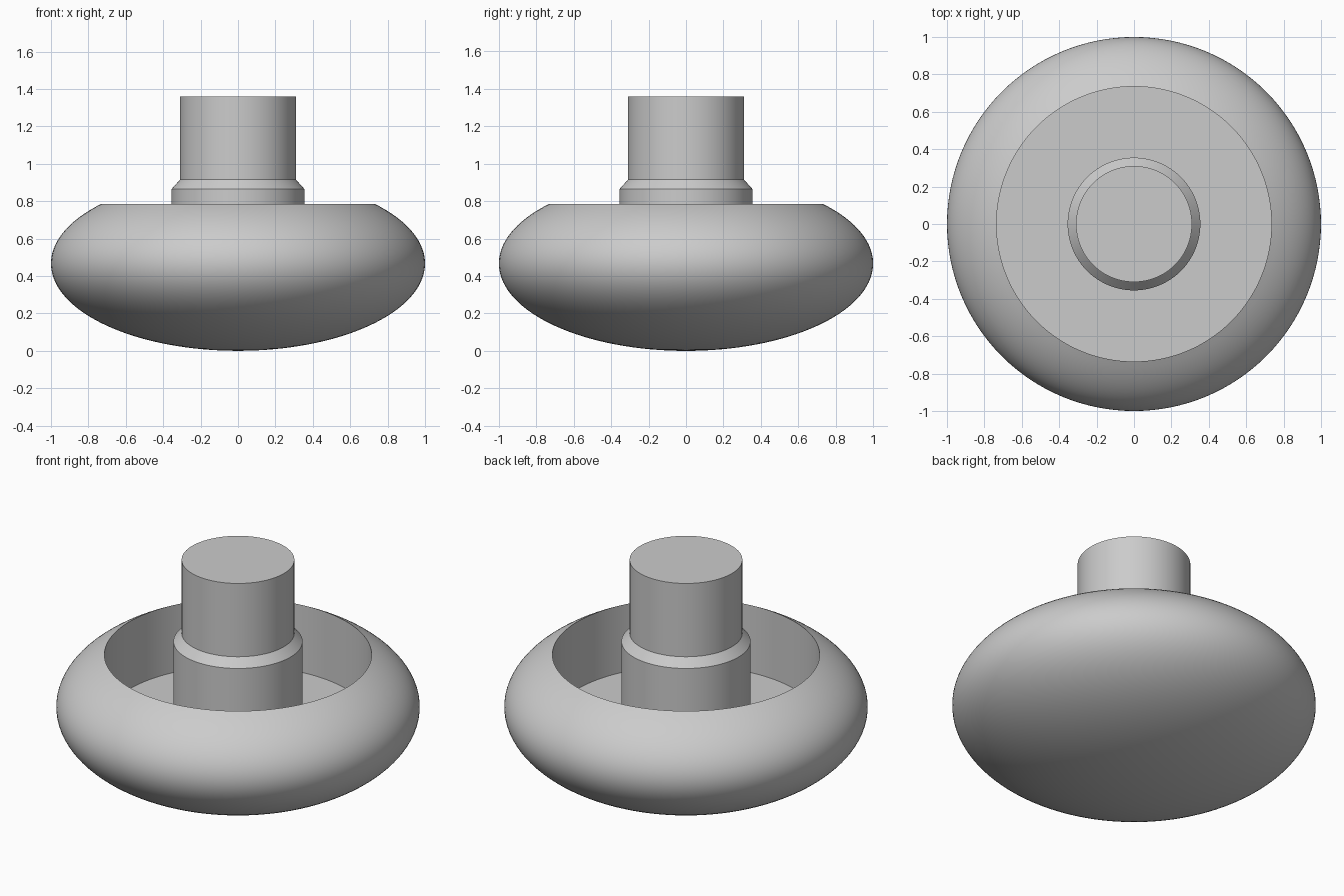
import bpy
import bmesh
import math

cube = bpy.data.objects.get("Cube")
if cube:
    bpy.data.objects.remove(cube, do_unlink=True)

SIDES = 128
CENTRE, HALF_HEIGHT = 0.467, 0.467
WELL_RADIUS, WELL_FLOOR = 0.735, 0.375

# One plain grey material
grey = bpy.data.materials.new("plain_grey")
grey.use_nodes = True
colour = (0.6, 0.6, 0.6, 1)
grey.diffuse_color = colour
grey.node_tree.nodes["Principled BSDF"].inputs["Base Color"].default_value = colour


def lathe(name, profile):
    """Spin a profile of (radius, height) points around the z axis."""
    bm = bmesh.new()
    verts = [bm.verts.new((r, 0, z)) for r, z in profile]
    edges = [bm.edges.new(pair) for pair in zip(verts, verts[1:])]
    bmesh.ops.spin(bm, geom=verts + edges, cent=(0, 0, 0), axis=(0, 0, 1),
                   angle=math.tau, steps=SIDES, use_merge=True)
    bmesh.ops.remove_doubles(bm, verts=bm.verts, dist=0.0001)
    bmesh.ops.recalc_face_normals(bm, faces=bm.faces)
    mesh = bpy.data.meshes.new(name)
    bm.to_mesh(mesh)
    bm.free()
    mesh.materials.append(grey)
    obj = bpy.data.objects.new(name, mesh)
    bpy.context.collection.objects.link(obj)
    bpy.ops.object.select_all(action="DESELECT")
    obj.select_set(True)
    bpy.context.view_layer.objects.active = obj
    bpy.ops.object.shade_smooth_by_angle(angle=math.radians(30))
    return obj


# Flattened round bowl with a straight-sided well
rim_angle = math.acos(WELL_RADIUS)
steps = 48
bowl_profile = []
for i in range(steps + 1):
    a = -math.pi / 2 + (rim_angle + math.pi / 2) * i / steps
    bowl_profile.append((math.cos(a), CENTRE + HALF_HEIGHT * math.sin(a)))
bowl_profile += [(WELL_RADIUS, WELL_FLOOR), (0, WELL_FLOOR)]
lathe("bowl", bowl_profile)

# Stepped central post with a sloped shoulder
lathe("post", [(0, WELL_FLOOR - 0.02), (0.355, WELL_FLOOR - 0.02), (0.355, 0.865),
               (0.31, 0.915), (0.31, 1.36), (0, 1.36)])
